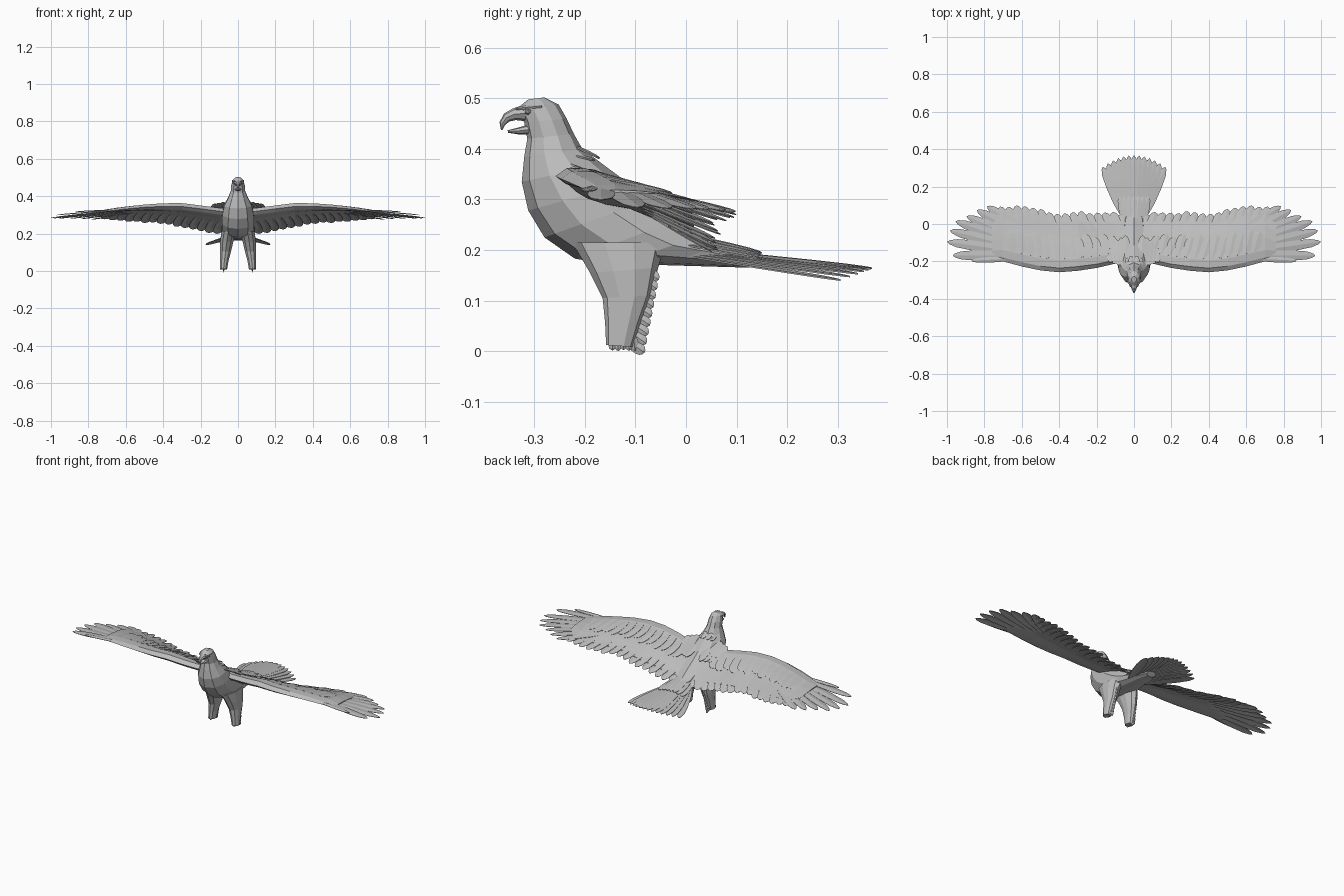
import bpy, bmesh, math, random
from mathutils import Vector as V

if "Cube" in bpy.data.objects:
    bpy.data.objects.remove(bpy.data.objects["Cube"])

random.seed(4)
grey = bpy.data.materials.new("plumage_grey")
grey.diffuse_color = (0.5, 0.5, 0.5, 1)
grey.use_nodes = True
grey.node_tree.nodes["Principled BSDF"].inputs["Base Color"].default_value = grey.diffuse_color


def finish(name, bm, mirror=False, thin=0):
    bmesh.ops.recalc_face_normals(bm, faces=bm.faces)
    me = bpy.data.meshes.new(name)
    bm.to_mesh(me)
    bm.free()
    me.materials.append(grey)
    ob = bpy.data.objects.new(name, me)
    bpy.context.collection.objects.link(ob)
    if thin:
        ob.modifiers.new("thin", 'SOLIDIFY').thickness = thin
    if mirror:
        ob.modifiers.new("mirror", 'MIRROR').use_mirror_merge = False
    return ob


def loft(bm, rings):
    """Skin a list of equal point rings and cap both ends."""
    vs = [[bm.verts.new(p) for p in r] for r in rings]
    n = len(vs[0])
    for a, b in zip(vs, vs[1:]):
        for i in range(n):
            bm.faces.new((a[i], a[(i + 1) % n], b[(i + 1) % n], b[i]))
    bm.faces.new(vs[0])
    bm.faces.new(vs[-1])


def oval(fy, fz, by, bz, w, xc=0, n=10):
    """Oval ring between a front point and a back point in the side plane."""
    f, b = V((xc, fy, fz)), V((xc, by, bz))
    c, h = (f + b) / 2, (f - b) / 2
    return [c + h * math.cos(a) + V((w * math.sin(a), 0, 0))
            for a in (math.tau * i / n for i in range(n))]


def feather(bm, base, tip, w, up=V((0, 0, 1)), ridge=0.004):
    """Leaf shaped vane with a raised centre line and a rounded tip."""
    base, tip = V(base), V(tip)
    side = (tip - base).cross(up).normalized() * w
    rows = []
    for t, k in ((0, .45), (.35, .95), (.65, 1), (.86, .8), (.96, .42)):
        p = base.lerp(tip, t)
        rows.append([bm.verts.new(q) for q in (p - side * k, p + up * ridge * k, p + side * k)])
    end = bm.verts.new(tip)
    for a, b in zip(rows, rows[1:]):
        for i in (0, 1):
            bm.faces.new((a[i], a[i + 1], b[i + 1], b[i]))
    for i in (0, 1):
        bm.faces.new((rows[-1][i], rows[-1][i + 1], end))


# Body from crown to rump
bm = bmesh.new()
loft(bm, [oval(*r) for r in (
    (-.312, .498, -.28, .502, .014), (-.332, .482, -.252, .488, .031),
    (-.32, .452, -.236, .46, .038), (-.314, .42, -.222, .43, .041),
    (-.32, .385, -.205, .40, .055), (-.325, .335, -.165, .37, .077),
    (-.312, .278, -.115, .333, .088), (-.28, .225, -.07, .30, .09),
    (-.22, .183, -.01, .262, .088), (-.14, .17, .035, .23, .078),
    (-.04, .17, .075, .213, .06), (.06, .167, .11, .20, .045),
    (.13, .165, .16, .186, .03))])
finish("body", bm)

# Open hooked beak
bm = bmesh.new()
loft(bm, [oval(*r, n=8) for r in (
    (-.318, .488, -.31, .454, .024), (-.343, .480, -.337, .457, .016),
    (-.360, .470, -.350, .454, .010), (-.369, .453, -.358, .447, .006),
    (-.366, .437, -.363, .437, .002))])
finish("upper_beak", bm)
bm = bmesh.new()
loft(bm, [oval(*r, n=8) for r in (
    (-.305, .450, -.305, .428, .020), (-.333, .442, -.333, .429, .012),
    (-.353, .437, -.352, .432, .004))])
finish("lower_beak", bm)

# Eyes and brow ridges
bm = bmesh.new()
bmesh.ops.create_icosphere(bm, subdivisions=1, radius=.007)
bmesh.ops.translate(bm, vec=(.026, -.313, .474), verts=bm.verts)
finish("eye", bm, True)
bm = bmesh.new()
feather(bm, (.030, -.285, .485), (.017, -.338, .480), .007)
finish("brow", bm, True, .004)

# Feathered legs with ragged rear edges
bm = bmesh.new()
loft(bm, [oval(*r) for r in (
    (-.225, .215, -.04, .215, .04, .05), (-.19, .155, -.055, .165, .037, .06),
    (-.165, .105, -.068, .11, .031, .066), (-.16, .055, -.088, .06, .024, .073),
    (-.158, .012, -.105, .008, .02, .077))])
finish("leg", bm, True)
bm = bmesh.new()
for i in range(9):
    z = .165 - i * .018
    y = -.088 - i * .0035
    feather(bm, (.067 + i * .001, y, z), (.068 + i * .001, y + .034, z - .024),
            .012, V((1, 0, 0)))
for i in range(5):
    y = -.148 + i * .011
    feather(bm, (.077, y, .035), (.077, y + .003, random.uniform(0, .006)), .008, V((1, 0, 0)))
finish("leg_fringe", bm, True, .002)

# Tail fan, drooping toward its outer edges
bm = bmesh.new()
for i in range(13):
    s = (i - 6) / 6
    lift = .0025 * (1 - abs(s))
    feather(bm, (s * .045, .02, .199 + lift - .012 * s * s),
            (s * .168, .368 - .062 * s * s, .163 + lift - .021 * s * s), .026, ridge=.003)
finish("tail", bm, thin=.003)
bm = bmesh.new()
for i in range(7):
    s = (i - 3) / 3
    feather(bm, (s * .04, -.02, .235 - .02 * s * s), (s * .075, .15, .196 - .012 * s * s), .022)
finish("tail_coverts", bm, thin=.003)

# Wing plan: span, lead y, lead z, trail y, trail z, thickness
PLAN = ((.04, -.19, .315, .05, .195, .03), (.10, -.212, .32, .06, .197, .03),
        (.20, -.235, .333, .058, .213, .03), (.30, -.25, .345, .072, .231, .03),
        (.40, -.258, .346, .06, .249, .026), (.50, -.248, .341, .075, .26, .022),
        (.60, -.227, .332, .095, .267, .017), (.70, -.20, .32, .10, .273, .011),
        (.76, -.185, .312, .09, .278, .005))


def wing(x, t, off=0.0):
    """Point on the wing at span x and chord fraction t."""
    k = next((i for i in range(len(PLAN) - 2) if x <= PLAN[i + 1][0]), len(PLAN) - 2)
    a, b = PLAN[k], PLAN[k + 1]
    f = (x - a[0]) / (b[0] - a[0])
    ly, lz, ty, tz, th = [p + (q - p) * f for p, q in zip(a[1:], b[1:])]
    camber = .016 * math.sin(math.pi * min(t, 1))
    return V((x, ly + (ty - ly) * t, lz + (tz - lz) * t + camber + off * th))


# Wing arm, thick at the leading edge
SECTION = ((0, 0), (.07, .75), (.2, .95), (.42, .5), (.65, .2), (.84, .08),
           (.84, -.04), (.6, -.1), (.35, -.25), (.18, -.5), (.06, -.45))
bm = bmesh.new()
loft(bm, [[wing(p[0], t * (1 if p[0] < .75 else .8), o) for t, o in SECTION] for p in PLAN])
finish("wing_arm", bm, True)

# Secondary feathers along the trailing edge
bm = bmesh.new()
for i in range(16):
    x = .07 + i * .043
    tip = wing(x, random.uniform(.97, 1.02))
    feather(bm, wing(max(x - .035, .045), .45), tip + V((0, 0, .003 * (i % 2))), .031)
finish("secondary_feathers", bm, True, .002)

# Primary feathers fanned at the wing tip
bm = bmesh.new()
TIPS = ((.87, -.196, .317), (.97, -.168, .300), (1.0, -.095, .285), (.985, -.035, .283),
        (.955, .015, .282), (.895, .042, .281), (.84, .075, .279), (.785, .095, .276))
for i, tip in enumerate(TIPS):
    base = wing(.64 - .012 * i, .10 + .065 * i)
    feather(bm, base, V(tip), .015 if i == 0 else .027)
finish("primary_feathers", bm, True, .002)

# Covert feathers overlapping on top of the wing
bm = bmesh.new()
for i in range(13):
    x = .12 + i * .045
    feather(bm, wing(x - .02, .22, .9), wing(x + .01, .56 + .05 * (i % 2), .42), .03)
finish("wing_coverts", bm, True, .002)

# Shoulder feathers draped over the back
bm = bmesh.new()
for i in range(5):
    x = .035 + i * .022
    feather(bm, (x, -.235 + .008 * i, .375 - .004 * i),
            (x + .012, -.06 - .012 * i, .305 - .002 * i), .024)
for x, y in ((.015, -.17), (.035, -.18)):
    feather(bm, (x, -.23, .425 - x), (x, y, .385 - x * .2), .014)
finish("shoulder_feathers", bm, True, .003)
